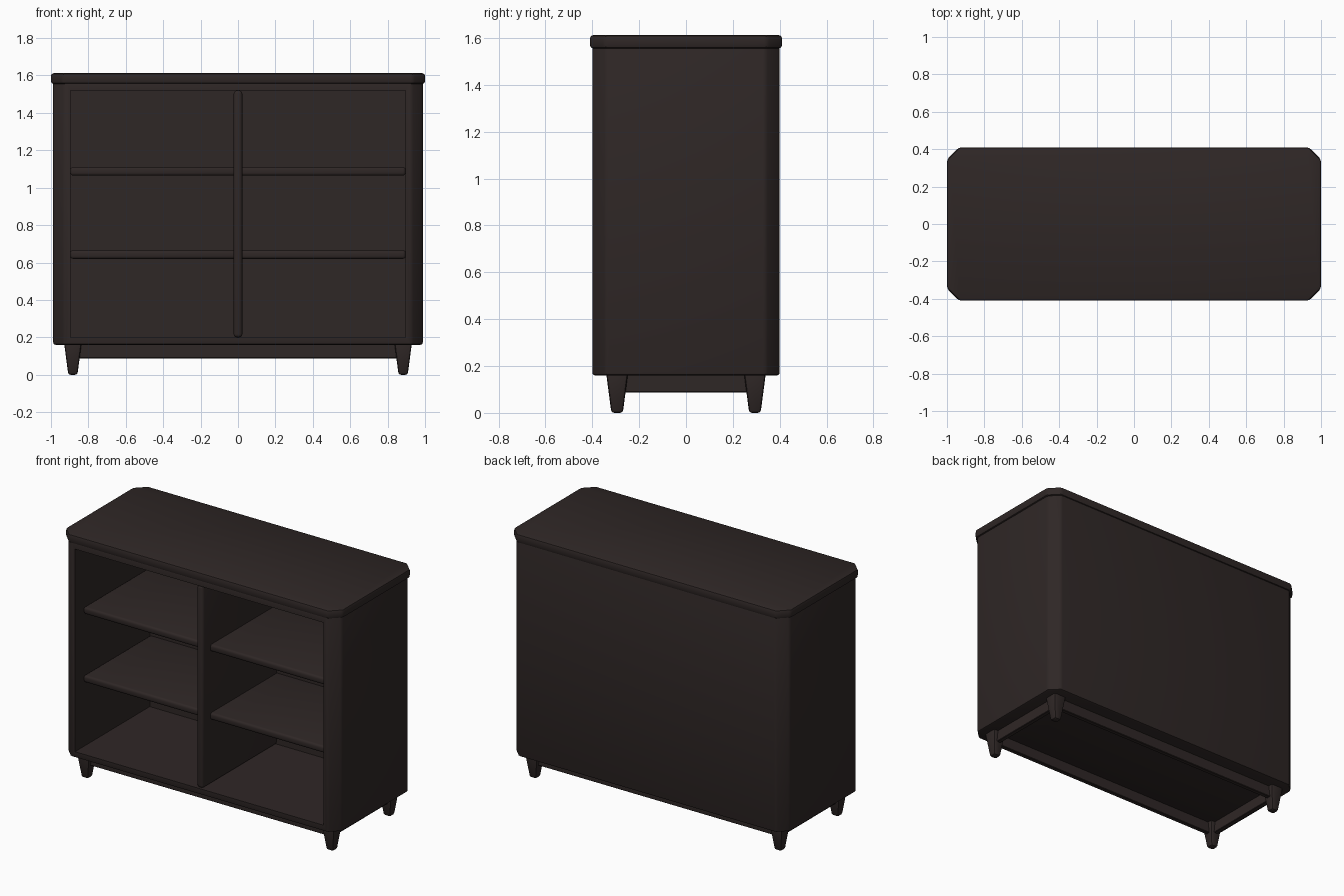
import bpy, bmesh, math
from mathutils import Vector

if "Cube" in bpy.data.objects:
    bpy.data.objects.remove(bpy.data.objects["Cube"])

wood = bpy.data.materials.new("dark brown wood")
wood.diffuse_color = (0.028, 0.020, 0.019, 1)
wood.use_nodes = True
wood.node_tree.nodes["Principled BSDF"].inputs["Base Color"].default_value = wood.diffuse_color


def finish(name, bm):
    bmesh.ops.recalc_face_normals(bm, faces=bm.faces)
    me = bpy.data.meshes.new(name)
    bm.to_mesh(me)
    bm.free()
    me.materials.append(wood)
    ob = bpy.data.objects.new(name, me)
    bpy.context.collection.objects.link(ob)
    bpy.ops.object.select_all(action='DESELECT')
    ob.select_set(True)
    bpy.context.view_layer.objects.active = ob
    bpy.ops.object.shade_smooth_by_angle(angle=math.radians(35))
    return ob


def bevel(bm, r, segs):
    bmesh.ops.bevel(bm, geom=bm.edges[:], offset=r, segments=segs,
                    profile=0.5, affect='EDGES', clamp_overlap=True)


def prism(hx, hy, c, z0, z1, r):
    """Box with cut-off vertical corners and softened edges."""
    bm = bmesh.new()
    pts = [(hx, hy - c), (hx - c, hy), (c - hx, hy), (-hx, hy - c),
           (-hx, c - hy), (c - hx, -hy), (hx - c, -hy), (hx, c - hy)]
    f = bm.faces.new([bm.verts.new((x, y, z0)) for x, y in pts])
    ext = bmesh.ops.extrude_face_region(bm, geom=[f], use_keep_orig=True)
    bmesh.ops.translate(bm, vec=(0, 0, z1 - z0),
                        verts=[v for v in ext["geom"] if isinstance(v, bmesh.types.BMVert)])
    bmesh.ops.recalc_face_normals(bm, faces=bm.faces)
    bevel(bm, r, 2)
    return bm


def box(name, x0, x1, y0, y1, z0, z1, r=0, segs=3, taper=1):
    """Box, optionally rounded; taper scales its lower end."""
    bm = bmesh.new()
    bmesh.ops.create_cube(bm, size=1)
    for v in bm.verts:
        k = taper if v.co.z < 0 else 1
        v.co = Vector(((x0 + x1) / 2 + v.co.x * (x1 - x0) * k,
                       (y0 + y1) / 2 + v.co.y * (y1 - y0) * k,
                       (z0 + z1) / 2 + v.co.z * (z1 - z0)))
    if r:
        bevel(bm, r, segs)
    return finish(name, bm)


# Carcass: front face inset and pushed in to form the open cabinet
bm = prism(0.988, 0.40, 0.06, 0.16, 1.57, 0.012)
bm.normal_update()
front = max((f for f in bm.faces if f.normal.y < -0.99), key=lambda f: f.calc_area())
bmesh.ops.inset_region(bm, faces=[front], thickness=0.028, use_even_offset=True)
for v in front.verts:
    v.co.z = 0.20 if v.co.z < 0.8 else 1.52
    v.co.x = math.copysign(0.895, v.co.x)
ext = bmesh.ops.extrude_face_region(bm, geom=[front])
bmesh.ops.translate(bm, vec=(0, 0.77, 0),
                    verts=[v for v in ext["geom"] if isinstance(v, bmesh.types.BMVert)])
if front.is_valid:
    bmesh.ops.delete(bm, geom=[front], context='FACES_ONLY')
finish("cabinet_body", bm)

# Top slab
finish("top_panel", prism(1.0, 0.41, 0.065, 1.555, 1.612, 0.014))

# Centre divider and shelves
box("centre_divider", -0.023, 0.023, -0.395, 0.375, 0.20, 1.52, 0.017)
for side, s in (("left", -1), ("right", 1)):
    for level, z in (("lower", 0.62), ("upper", 1.065)):
        xs = sorted((0.005 * s, 0.896 * s))
        box(f"{level}_{side}_shelf", *xs, -0.315, 0.38, z, z + 0.045, 0.014)

# Tapered legs
for sx, n in ((-1, "left"), (1, "right")):
    for sy, m in ((-1, "front"), (1, "back")):
        x, y = 0.883 * sx, 0.294 * sy
        box(f"{m}_{n}_leg", x - 0.047, x + 0.047, y - 0.047, y + 0.047,
            0, 0.172, 0.012, 2, 0.52)

# Base rails between the legs
for s, n in ((-1, "front"), (1, "back")):
    box(f"{n}_rail", -0.883, 0.883, 0.294 * s - 0.015, 0.294 * s + 0.015, 0.088, 0.165, 0.003, 1)
for s, n in ((-1, "left"), (1, "right")):
    box(f"{n}_rail", 0.883 * s - 0.015, 0.883 * s + 0.015, -0.294, 0.294, 0.088, 0.165, 0.003, 1)
